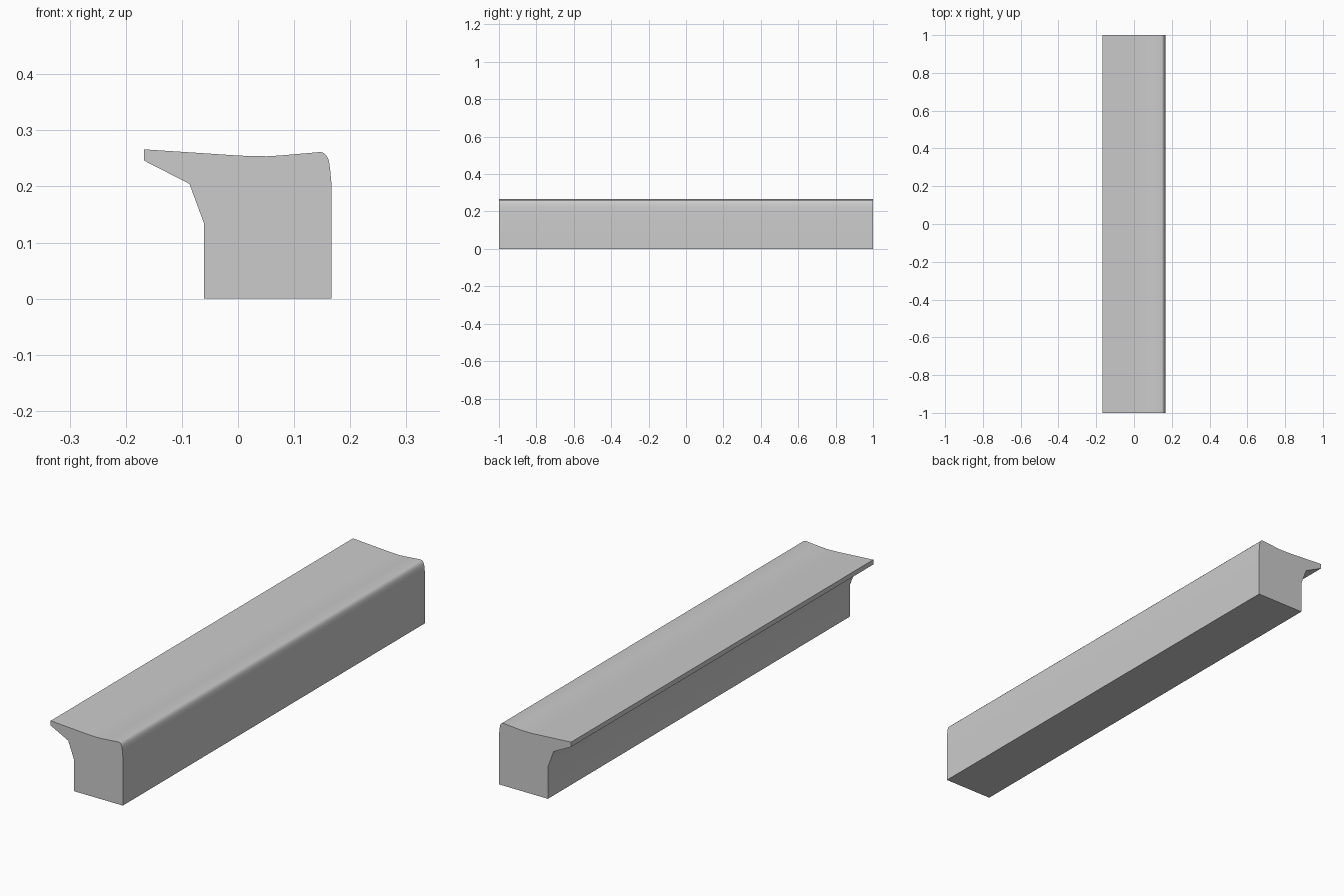
import bpy, bmesh

if "Cube" in bpy.data.objects:
    bpy.data.objects.remove(bpy.data.objects["Cube"])

# Cross-section of the ledge in x, z (counter-clockwise from the front)
profile = [
    (-0.0605, 0.0), (0.1665, 0.0), (0.1665, 0.205),            # base and outer face
    (0.1645, 0.228), (0.162, 0.246), (0.158, 0.2545),          # rounded outer lip
    (0.153, 0.2595), (0.147, 0.2613),
    (0.100, 0.2572), (0.074, 0.2550), (0.052, 0.2537),         # shallow dished top
    (0.025, 0.2540), (0.0, 0.2550), (-0.060, 0.2590),
    (-0.1675, 0.2660), (-0.1675, 0.246),                       # overhanging tip
    (-0.0865, 0.2045), (-0.0605, 0.134),                       # underside bracket
]

# Extrude the section along y
bm = bmesh.new()
face = bm.faces.new([bm.verts.new((x, -1.0, z)) for x, z in profile])
ext = bmesh.ops.extrude_face_region(bm, geom=[face])
bmesh.ops.translate(bm, vec=(0, 2.0, 0),
                    verts=[g for g in ext["geom"] if isinstance(g, bmesh.types.BMVert)])
bmesh.ops.recalc_face_normals(bm, faces=bm.faces)

mesh = bpy.data.meshes.new("ledge_beam")
bm.to_mesh(mesh)
bm.free()
ledge = bpy.data.objects.new("ledge_beam", mesh)
bpy.context.collection.objects.link(ledge)

# Smooth the curved top and lip, keep hard edges sharp
bpy.context.view_layer.objects.active = ledge
ledge.select_set(True)
bpy.ops.object.shade_smooth_by_angle(angle=0.6)
